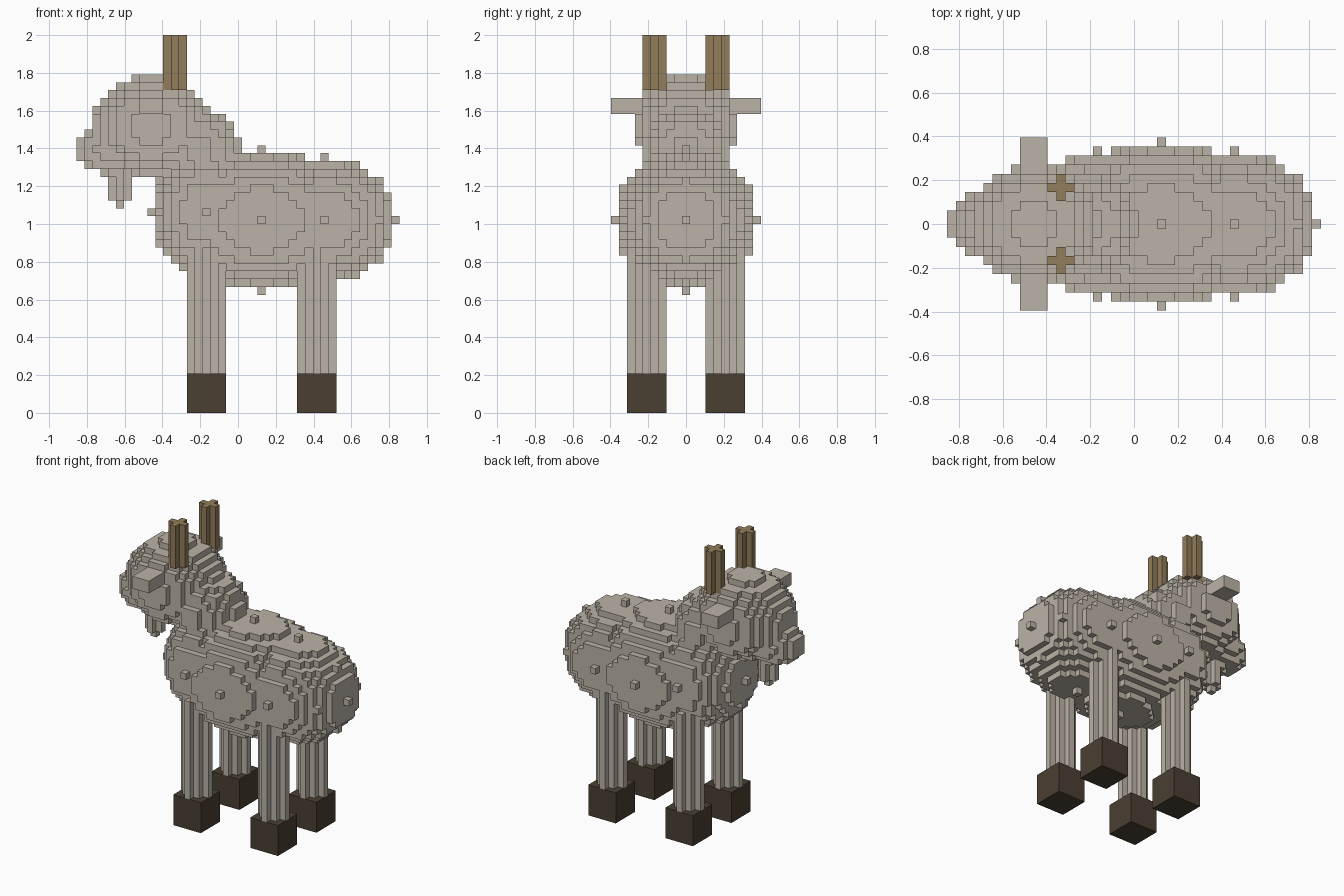
import bpy
import bmesh
from itertools import product

if "Cube" in bpy.data.objects:
    bpy.data.objects.remove(bpy.data.objects["Cube"], do_unlink=True)

U = 1 / 24  # edge length of one block


def material(name, rgb):
    m = bpy.data.materials.new(name)
    m.use_nodes = True
    m.diffuse_color = (*rgb, 1)
    bsdf = next(n for n in m.node_tree.nodes if n.type == "BSDF_PRINCIPLED")
    bsdf.inputs["Base Color"].default_value = (*rgb, 1)
    bsdf.inputs["Roughness"].default_value = 0.9
    return m


coat = material("warm grey coat", (0.50, 0.45, 0.385))
horn_brown = material("horn brown", (0.288, 0.205, 0.100))
hoof_dark = material("dark hoof", (0.069, 0.050, 0.032))


# Block shapes, all on an integer grid
def ellipsoid(centre, radii):
    spans = [range(int(c - r) - 1, int(c + r) + 2) for c, r in zip(centre, radii)]
    return {p for p in product(*spans)
            if sum(((a - c) / r) ** 2 for a, c, r in zip(p, centre, radii)) <= 1.0001}


def box(xs, ys, zs):
    return set(product(range(xs[0], xs[1] + 1), range(ys[0], ys[1] + 1),
                       range(zs[0], zs[1] + 1)))


def column(x, y, r, z0, z1):
    return {p for p in box((x - r, x + r), (y - r, y + r), (z0, z1))
            if abs(p[0] - x) + abs(p[1] - y) <= r}


parts = []  # (name, blocks, material); earlier parts own shared blocks

# Horns, ears, legs and hooves, mirrored across y
for side, s in (("right_side", -1), ("left_side", 1)):
    side = "near" if s < 0 else "far"
    parts.append((f"{side}_horn", column(-8, 4 * s, 1, 41, 47), horn_brown))
    ear_y = sorted((6 * s, 9 * s))
    parts.append((f"{side}_ear", box((-12, -10), ear_y, (38, 39)), coat))
    for end, x in (("front", -4), ("hind", 10)):
        y = 5 * s
        parts.append((f"{end}_{side}_hoof",
                      box((x - 2, x + 2), (y - 2, y + 2), (0, 4)), hoof_dark))
        parts.append((f"{end}_{side}_leg", column(x, y, 2, 5, 20), coat))

# Trunk
parts += [
    ("belly", ellipsoid((3, 0, 24), (12, 9, 9)), coat),
    ("rump", ellipsoid((11, 0, 24), (9, 8, 8)), coat),
    ("chest", ellipsoid((-4, 0, 25), (7, 8, 8)), coat),
    ("neck", ellipsoid((-5, 0, 33), (5.3, 5.3, 5.3)), coat),
]

# Head
parts += [
    ("head", ellipsoid((-11, 0, 36), (7.5, 6.5, 6.5)), coat),
    ("muzzle", ellipsoid((-16, 0, 33), (4.5, 3.5, 3.2)), coat),
    ("beard", column(-15, 0, 1, 27, 30) | {(-15, 0, 26)}, coat),
]

solid = set().union(*(blocks for _, blocks, _ in parts))


def build(name, blocks, mat):
    """Make the outer skin of a group of blocks."""
    bm = bmesh.new()
    verts = {}

    def vert(p):
        if p not in verts:
            verts[p] = bm.verts.new(((p[0] - 0.5) * U, (p[1] - 0.5) * U, p[2] * U))
        return verts[p]

    for cell in sorted(blocks):
        for axis, step in product(range(3), (-1, 1)):
            other = list(cell)
            other[axis] += step
            if tuple(other) in solid:
                continue
            a, b = (axis + 1) % 3, (axis + 2) % 3
            ring = []
            for da, db in ((0, 0), (1, 0), (1, 1), (0, 1)):
                p = list(cell)
                p[axis] += step > 0
                p[a] += da
                p[b] += db
                ring.append(vert(tuple(p)))
            bm.faces.new(ring if step > 0 else ring[::-1])
    mesh = bpy.data.meshes.new(name)
    bm.to_mesh(mesh)
    bm.free()
    mesh.materials.append(mat)
    obj = bpy.data.objects.new(name, mesh)
    bpy.context.scene.collection.objects.link(obj)


claimed = set()
for name, blocks, mat in parts:
    build(name, blocks - claimed, mat)
    claimed |= blocks
